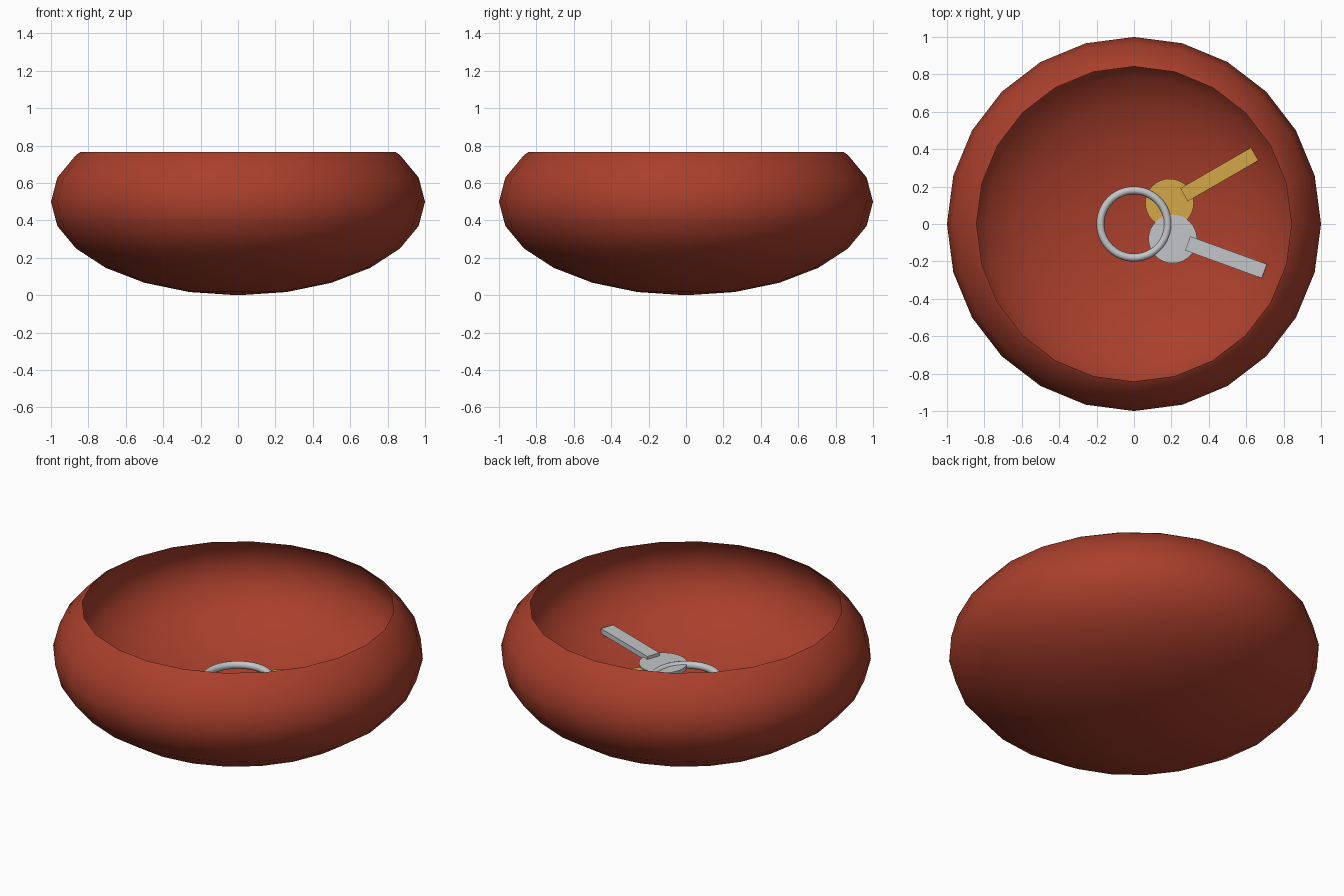
import bpy, bmesh, math
from mathutils import Matrix, Vector

if "Cube" in bpy.data.objects:
    bpy.data.objects.remove(bpy.data.objects["Cube"])


def material(name, rgb):
    m = bpy.data.materials.new(name)
    m.diffuse_color = (*rgb, 1)
    m.use_nodes = True
    m.node_tree.nodes["Principled BSDF"].inputs["Base Color"].default_value = m.diffuse_color
    return m


RED = material("terracotta red", (0.40, 0.05, 0.025))
SILVER = material("silver", (0.55, 0.56, 0.58))
GOLD = material("gold", (0.65, 0.39, 0.065))


def finish(name, bm, mat):
    bmesh.ops.recalc_face_normals(bm, faces=bm.faces)
    mesh = bpy.data.meshes.new(name)
    bm.to_mesh(mesh)
    bm.free()
    ob = bpy.data.objects.new(name, mesh)
    bpy.context.collection.objects.link(ob)
    mesh.materials.append(mat)
    bpy.ops.object.select_all(action='DESELECT')
    ob.select_set(True)
    bpy.context.view_layer.objects.active = ob
    bpy.ops.object.shade_smooth_by_angle(angle=math.radians(35))
    return ob


def lathe(name, profile, steps, mat, closed=False):
    """Spin an (r, z) profile around the z axis."""
    bm = bmesh.new()
    vs = [bm.verts.new((r, 0, z)) for r, z in profile]
    es = [bm.edges.new(p) for p in zip(vs, vs[1:])]
    if closed:
        es.append(bm.edges.new((vs[-1], vs[0])))
    bmesh.ops.spin(bm, geom=vs + es, cent=(0, 0, 0), axis=(0, 0, 1),
                   angle=math.tau, steps=steps, use_merge=False)
    bmesh.ops.remove_doubles(bm, verts=bm.verts, dist=1e-4)
    return finish(name, bm, mat)


# Bowl: flattened sphere hollowed by a smaller raised one, meeting in a sharp rim
def arc(radius, centre):
    return [(radius * math.cos(math.radians(a)),
             centre + radius / 2 * math.sin(math.radians(a)))
            for a in range(-90, 31, 15)]


outer = arc(1.0, 0.5)
inner = arc(0.91, 0.603)[:-1]
lathe("bowl", outer + [(0.842, 0.766)] + inner[::-1], 24, RED)

# Key ring
ring = [(0.18 + 0.021 * math.cos(math.tau * i / 12),
         0.34 + 0.021 * math.sin(math.tau * i / 12)) for i in range(12)]
lathe("key_ring", ring, 48, SILVER, closed=True)


# Keys: round head disc and a flat blade
def key(name, mat, head, head_top, blade, blade_top, angle):
    bm = bmesh.new()
    bmesh.ops.create_cone(bm, cap_ends=True, segments=32, radius1=0.13, radius2=0.13,
                          depth=0.025,
                          matrix=Matrix.Translation((*head, head_top - 0.0125)))
    finish(name + "_head", bm, mat)
    bm = bmesh.new()
    m = (Matrix.Translation((*blade, blade_top - 0.015))
         @ Matrix.Rotation(math.radians(angle), 4, 'Z')
         @ Matrix.Diagonal((0.436, 0.08, 0.03, 1)))
    bmesh.ops.create_cube(bm, size=1, matrix=m)
    finish(name + "_blade", bm, mat)


key("gold_key", GOLD, (0.19, 0.112), 0.343, (0.456, 0.265), 0.354, 30)
key("silver_key", SILVER, (0.207, -0.08), 0.350, (0.492, -0.178), 0.368, -20)
